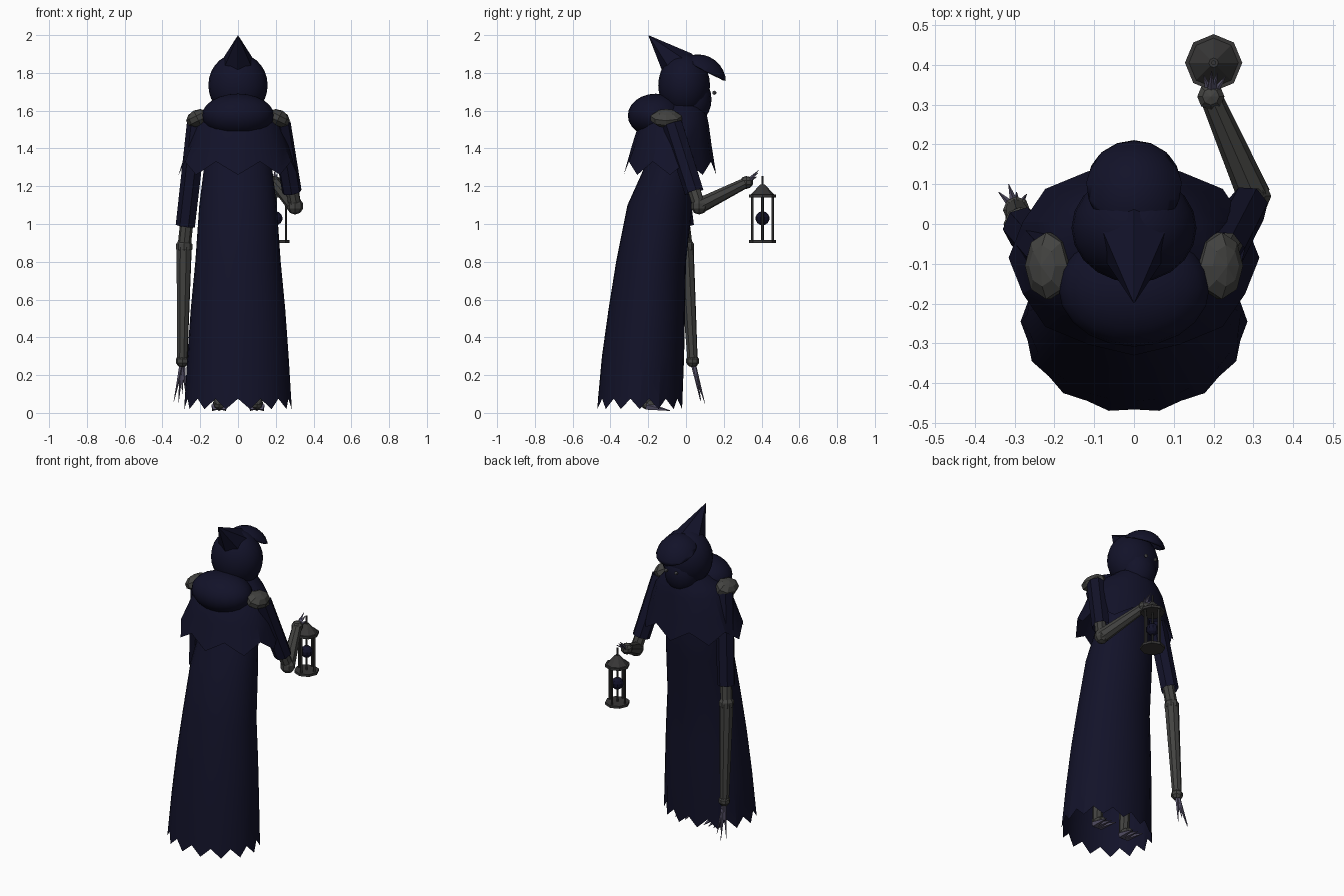
import bpy, bmesh, math
from math import sin, cos, pi
from mathutils import Vector

cube = bpy.data.objects.get("Cube")
if cube:
    bpy.data.objects.remove(cube, do_unlink=True)


def material(name, rgb):
    m = bpy.data.materials.new(name)
    m.use_nodes = True
    m.diffuse_color = (*rgb, 1)
    m.node_tree.nodes["Principled BSDF"].inputs["Base Color"].default_value = (*rgb, 1)
    return m


NAVY = material("midnight cloth", (0.006, 0.006, 0.022))
BONE = material("dark bone", (0.055, 0.055, 0.052))
CLAW = material("violet claw", (0.10, 0.09, 0.15))
IRON = material("iron", (0.038, 0.037, 0.037))
EYE = material("pale eye", (0.08, 0.08, 0.09))


def finish(name, bm, mat, angle=0):
    bmesh.ops.recalc_face_normals(bm, faces=bm.faces)
    mesh = bpy.data.meshes.new(name)
    bm.to_mesh(mesh)
    bm.free()
    mesh.materials.append(mat)
    ob = bpy.data.objects.new(name, mesh)
    bpy.context.collection.objects.link(ob)
    if angle:
        bpy.ops.object.select_all(action="DESELECT")
        ob.select_set(True)
        bpy.context.view_layer.objects.active = ob
        bpy.ops.object.shade_smooth_by_angle(angle=math.radians(angle))
    return ob


def ball(name, centre, radii, mat, segs=8, rings=6, angle=0):
    bm = bmesh.new()
    bmesh.ops.create_uvsphere(bm, u_segments=segs, v_segments=rings, radius=1)
    for v in bm.verts:
        v.co = Vector(a * r + c for a, r, c in zip(v.co, radii, centre))
    return finish(name, bm, mat, angle)


def limb(name, start, end, r1, r2, mat, sides=8, capped=True):
    start, end = Vector(start), Vector(end)
    axis = end - start
    bm = bmesh.new()
    bmesh.ops.create_cone(bm, cap_ends=capped, segments=sides, radius1=r1,
                          radius2=r2, depth=axis.length)
    turn = axis.to_track_quat("Z", "Y")
    for v in bm.verts:
        v.co = turn @ v.co + (start + end) / 2
    return finish(name, bm, mat)


def cloth(name, rings, count, drop, phase, mat):
    """Open shell through (z, back y, front y, half width), with a ragged first ring."""
    bm = bmesh.new()
    loops = []
    for i, (z, back, front, rx) in enumerate(rings):
        loop = []
        for k in range(count):
            a = -pi / 2 + 2 * pi * (k + phase) / count
            tip = i == 0 and k % 2
            spread = 1 if tip or i else 0.96
            loop.append(bm.verts.new((rx * spread * cos(a),
                                      (back + front) / 2 + (front - back) / 2 * spread * sin(a),
                                      z - (drop if tip else 0))))
        loops.append(loop)
    for low, high in zip(loops, loops[1:]):
        for k in range(count):
            j = (k + 1) % count
            bm.faces.new((low[k], low[j], high[j], high[k]))
    return finish(name, bm, mat, 25)


# Robe and shoulder cape
cloth("robe", [(0.075, -0.475, -0.015, 0.285), (0.3, -0.445, -0.01, 0.268),
               (0.55, -0.41, -0.005, 0.25), (0.8, -0.37, 0.0, 0.226),
               (1.1, -0.31, 0.035, 0.205), (1.3, -0.22, 0.05, 0.18),
               (1.5, -0.15, 0.02, 0.13)], 28, 0.055, 0, NAVY)
cloth("cape", [(1.33, -0.33, 0.16, 0.315), (1.42, -0.285, 0.135, 0.265),
               (1.53, -0.25, 0.12, 0.225), (1.58, -0.21, 0.11, 0.18),
               (1.64, -0.12, 0.09, 0.1)], 16, 0.07, 1, NAVY)
ball("hood_roll", (0, -0.16, 1.575), (0.19, 0.148, 0.115), NAVY, 20, 12, 40)

# Hood, face and eyes
ball("hood", (0, -0.01, 1.735), (0.157, 0.137, 0.168), NAVY, 20, 14, 40)
ball("face", (0, 0.035, 1.66), (0.108, 0.1, 0.13), NAVY, 16, 12, 40)
limb("hood_spike", (0, -0.035, 1.83), (0, -0.2, 2.0), 0.1, 0, NAVY, 6)

bm = bmesh.new()
bmesh.ops.create_uvsphere(bm, u_segments=20, v_segments=14, radius=1)
for v in bm.verts:
    v.co = Vector((v.co.x * 0.14, v.co.y * 0.15 + 0.062, v.co.z * 0.15 + 1.748))
bmesh.ops.bisect_plane(bm, geom=bm.verts[:] + bm.edges[:] + bm.faces[:],
                       plane_co=(0, 0.21, 1.76), plane_no=(0, 0.5, 1), clear_inner=True)
brim = finish("hood_brim", bm, NAVY, 40)
thick = brim.modifiers.new("thickness", "SOLIDIFY")
thick.thickness = 0.012

for side, s in (("left", 1), ("right", -1)):
    ball(side + "_eye", (s * 0.035, 0.15, 1.695), (0.011,) * 3, EYE)
    pad = ball(side + "_shoulder_bone", (0, 0, 0), (0.062, 0.088, 0.045), BONE, 8, 5)
    pad.location = (s * 0.215, -0.105, 1.56)
    pad.rotation_euler = (0, s * 0.45, 0)
    # Legs and clawed feet
    limb(side + "_leg", (s * 0.1, -0.21, 0.05), (s * 0.1, -0.17, 0.8), 0.03, 0.04, BONE)
    ball(side + "_foot", (s * 0.1, -0.19, 0.045), (0.035, 0.05, 0.03), BONE)
    for i in (-1, 0, 1):
        limb(side + "_toe", (s * 0.1 + i * 0.02, -0.21, 0.035),
             (s * 0.1 + i * 0.035, -0.085, 0.012), 0.022, 0.002, CLAW, 5)


def arm(side, shoulder, cuff, elbow, wrist, fingertips):
    limb(side + "_sleeve", shoulder, cuff, 0.055, 0.053, NAVY, 7, False)
    limb(side + "_upper_arm", shoulder, elbow, 0.035, 0.035, BONE)
    ball(side + "_elbow", elbow, (0.045, 0.045, 0.045), BONE, 8, 5)
    limb(side + "_forearm", elbow, wrist, 0.042, 0.028, BONE)
    ball(side + "_wrist", wrist, (0.036, 0.036, 0.034), BONE, 8, 5)
    for tip in fingertips:
        limb(side + "_finger", wrist, tip, 0.014, 0.001, CLAW, 5)


# Hanging arm and the arm that holds the lantern
arm("right", (-0.215, -0.08, 1.54), (-0.277, -0.01, 0.99), (-0.285, 0.0, 0.88), (-0.295, 0.035, 0.275),
    [(-0.34, 0.08, 0.06), (-0.315, 0.1, 0.05), (-0.295, 0.08, 0.1), (-0.27, 0.075, 0.07)])
arm("left", (0.225, -0.07, 1.53), (0.285, 0.045, 1.17), (0.302, 0.07, 1.095), (0.193, 0.32, 1.22),
    [(0.175, 0.375, 1.25), (0.195, 0.385, 1.285), (0.21, 0.38, 1.27), (0.23, 0.37, 1.25)])

# Lantern
LX, LY = 0.2, 0.405


def upright(name, z1, z2, r1, r2, dx=0, dy=0, sides=8):
    limb(name, (LX + dx, LY + dy, z1), (LX + dx, LY + dy, z2), r1, r2, IRON, sides)


upright("lantern_base", 0.9, 0.915, 0.072, 0.072)
upright("lantern_rim", 1.14, 1.155, 0.072, 0.072)
upright("lantern_roof", 1.155, 1.21, 0.062, 0.012)
upright("lantern_hook", 1.2, 1.255, 0.006, 0.006)
upright("lantern_rod", 0.91, 1.15, 0.006, 0.006)
for k in range(4):
    a = k * pi / 2
    upright("lantern_post", 0.91, 1.145, 0.007, 0.007, 0.054 * cos(a), 0.054 * sin(a), 6)
ball("lantern_orb", (LX, LY, 1.03), (0.037,) * 3, NAVY, 10, 7)
